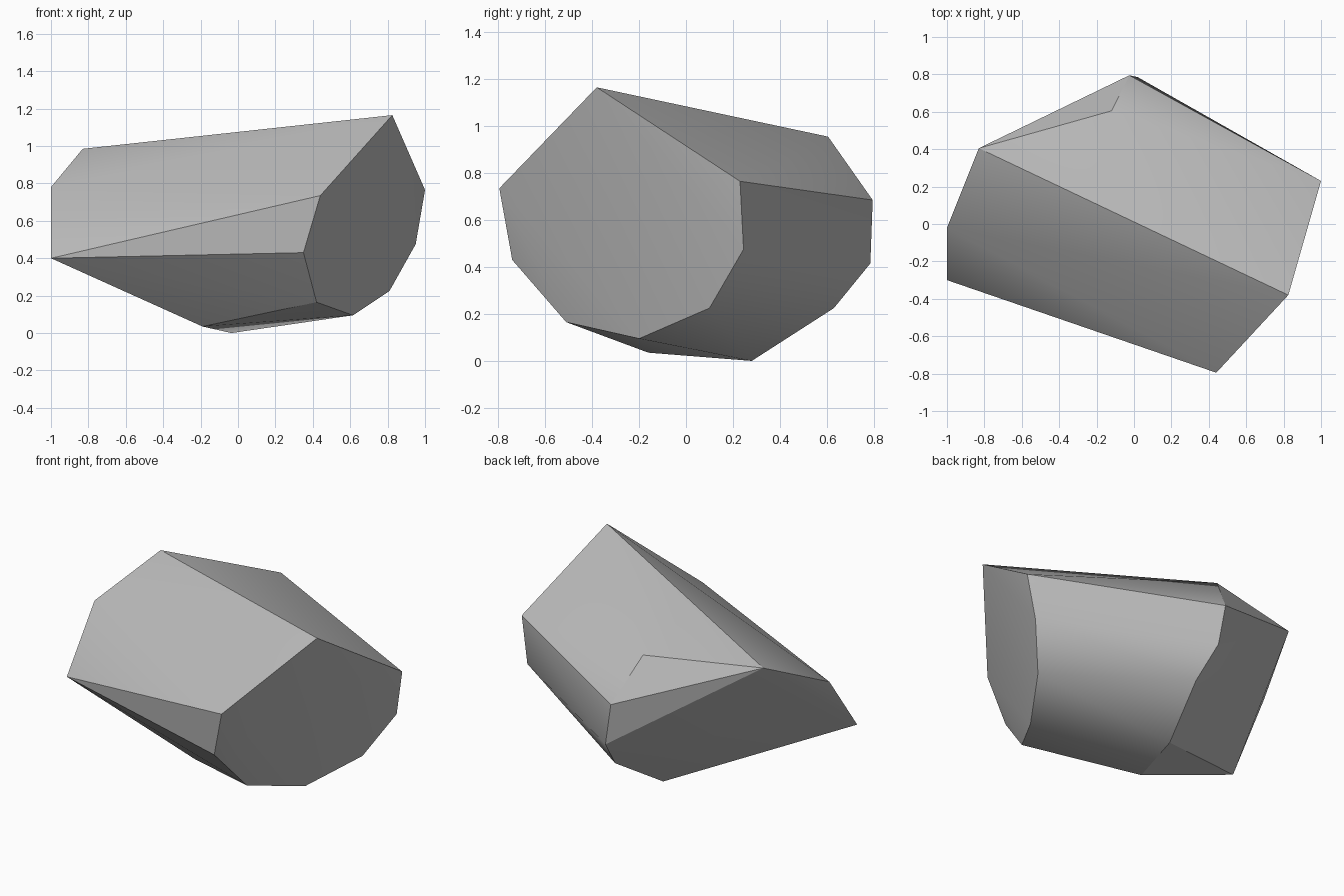
import bpy
import bmesh
import math

cube = bpy.data.objects.get("Cube")
if cube:
    bpy.data.objects.remove(cube, do_unlink=True)

# Stone material
stone = bpy.data.materials.new("stone_grey")
stone.use_nodes = True
grey = (0.5, 0.5, 0.5, 1)
stone.diffuse_color = grey
bsdf = stone.node_tree.nodes["Principled BSDF"]
bsdf.inputs["Base Color"].default_value = grey
bsdf.inputs["Roughness"].default_value = 0.9

# Outline of the broken flat end, from the peak round to the front
flat_end = [
    (0.825, -0.38, 1.165), (1.0, 0.23, 0.765), (0.95, 0.245, 0.475),
    (0.81, 0.10, 0.225), (0.615, -0.20, 0.095), (0.42, -0.51, 0.165),
    (0.35, -0.74, 0.43), (0.44, -0.795, 0.735),
]

# Outline of the slanted far end, in the same order
slanted_end = [
    (-0.83, 0.405, 0.985), (-0.12, 0.605, 0.955), (-0.025, 0.795, 0.685),
    (0.02, 0.785, 0.415), (0.06, 0.63, 0.225), (-0.035, 0.28, 0.0),
    (-0.19, -0.16, 0.035), (-1.0, -0.30, 0.40), (-1.0, -0.02, 0.78),
]

# Chipped rock: the hull between both ends
bm = bmesh.new()
for point in flat_end + slanted_end:
    bm.verts.new(point)
hull = bmesh.ops.convex_hull(bm, input=bm.verts[:])
loose = [v for v in bm.verts if not v.link_faces]
bmesh.ops.delete(bm, geom=loose, context="VERTS")
bmesh.ops.recalc_face_normals(bm, faces=bm.faces[:])

mesh = bpy.data.meshes.new("rock")
bm.to_mesh(mesh)
bm.free()
mesh.materials.append(stone)
rock = bpy.data.objects.new("rock", mesh)
bpy.context.collection.objects.link(rock)

# Soft shading with crisp broken edges
bpy.ops.object.select_all(action="DESELECT")
rock.select_set(True)
bpy.context.view_layer.objects.active = rock
bpy.ops.object.shade_smooth_by_angle(angle=math.radians(30))
